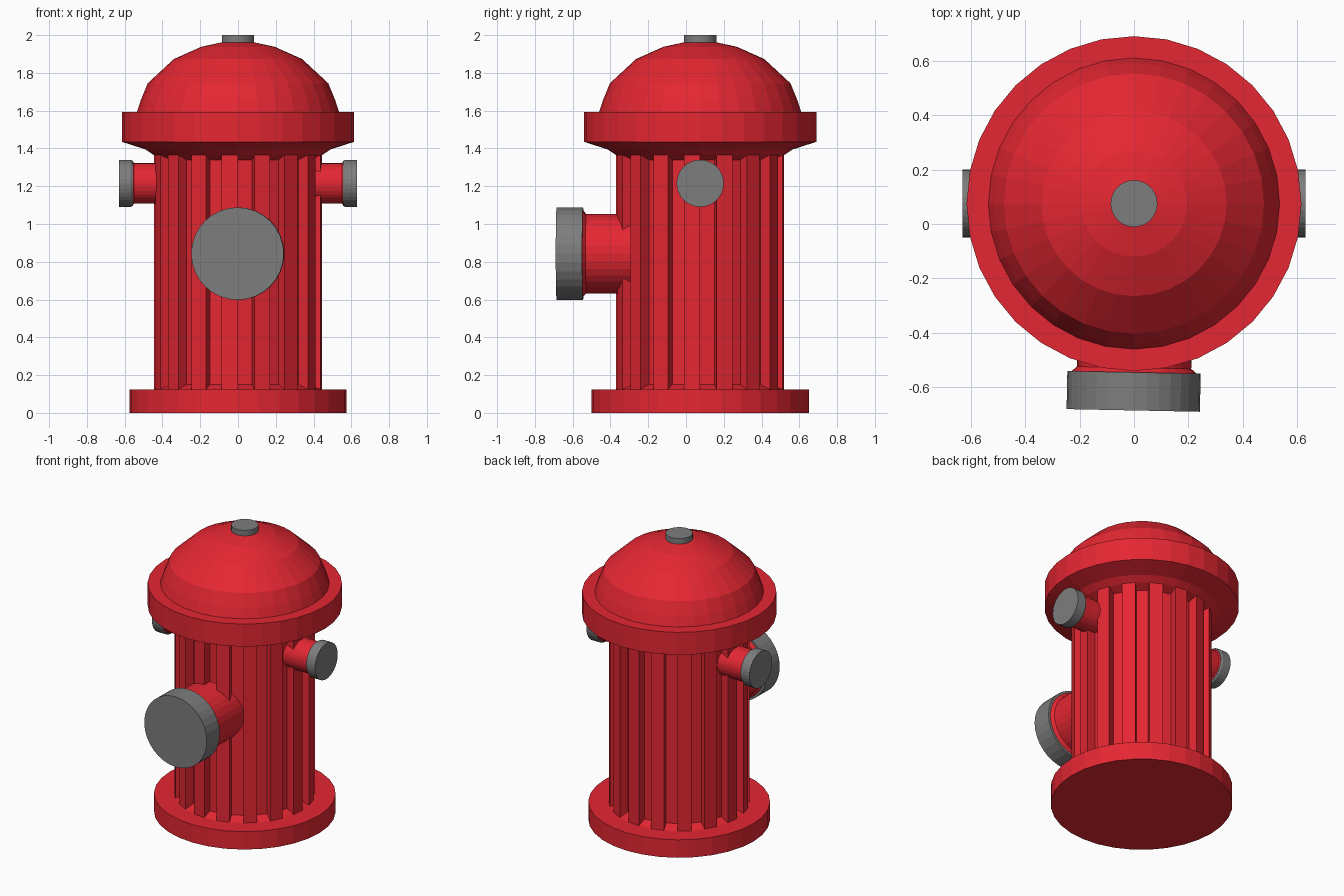
import bpy, bmesh, math

if "Cube" in bpy.data.objects:
    bpy.data.objects.remove(bpy.data.objects["Cube"])

SIDES = 32
CY = 0.075          # the body axis sits a little behind the origin


def material(name, col):
    m = bpy.data.materials.new(name)
    m.diffuse_color = (*col, 1)
    m.use_nodes = True
    m.node_tree.nodes["Principled BSDF"].inputs["Base Color"].default_value = m.diffuse_color
    return m


RED = material("red_paint", (0.78, 0.02, 0.032))
GREY = material("grey_metal", (0.205, 0.205, 0.205))


def lathe(name, profile, mat, loc=(0, CY, 0), rot=(0, 0, 0), flute_row=None):
    """Revolve (radius, height) points about local z; radius 0 closes an end."""
    bm = bmesh.new()
    rings = []
    for r, z in profile:
        if r == 0:
            rings.append([bm.verts.new((0, 0, z))] * SIDES)
        else:
            rings.append([bm.verts.new((r * math.cos(math.tau * i / SIDES),
                                        r * math.sin(math.tau * i / SIDES), z))
                          for i in range(SIDES)])
    grooves = []
    for row, (a, b) in enumerate(zip(rings, rings[1:])):
        for i in range(SIDES):
            j = (i + 1) % SIDES
            quad = list(dict.fromkeys((a[i], a[j], b[j], b[i])))
            f = bm.faces.new(quad)
            if row == flute_row and i % 2 == 0:
                grooves.append(f)
    # sink every other wall face to leave vertical ribs
    if grooves:
        zmid = sum(v.co.z for v in grooves[0].verts) / 4
        for f in bmesh.ops.extrude_discrete_faces(bm, faces=grooves)["faces"]:
            for v in f.verts:
                v.co.x *= 0.865
                v.co.y *= 0.865
                v.co.z += 0.025 if v.co.z < zmid else -0.025
    me = bpy.data.meshes.new(name)
    bm.to_mesh(me)
    bm.free()
    me.materials.append(mat)
    ob = bpy.data.objects.new(name, me)
    ob.location, ob.rotation_euler = loc, rot
    bpy.context.collection.objects.link(ob)
    return ob


# base flange, fluted barrel, brim and dome in one turned shell
lathe("hydrant_body", [
    (0, 0), (0.575, 0), (0.575, 0.125), (0.445, 0.125),
    (0.445, 1.365), (0.49, 1.395), (0.615, 1.435), (0.615, 1.592),
    (0.535, 1.592), (0.515, 1.655), (0.478, 1.745), (0.34, 1.873),
    (0.195, 1.938), (0.08, 1.963), (0, 1.963)], RED, flute_row=3)

# top nut
lathe("top_nut", [(0.086, 1.955), (0.086, 2.0), (0, 2.0)], GREY)

# large front outlet, very slightly turned
rot = (math.pi / 2, 0, -0.02)
loc = (0, -0.545, 0.843)
lathe("front_outlet_pipe", [(0.21, -0.31), (0.21, -0.017), (0.232, 0.002)], RED, loc, rot)
lathe("front_outlet_cap", [(0, 0), (0.245, 0), (0.245, 0.14), (0, 0.14)], GREY, loc, rot)

# small side outlets
for side, s in (("right", 1), ("left", -1)):
    rot = (0, s * math.pi / 2, 0)
    loc = (0, CY, 1.215)
    lathe(side + "_outlet_pipe", [(0.107, 0.36), (0.107, 0.55), (0.117, 0.558)], RED, loc, rot)
    lathe(side + "_outlet_cap", [(0, 0.556), (0.118, 0.556), (0.125, 0.568),
                                 (0.125, 0.63), (0, 0.63)], GREY, loc, rot)
